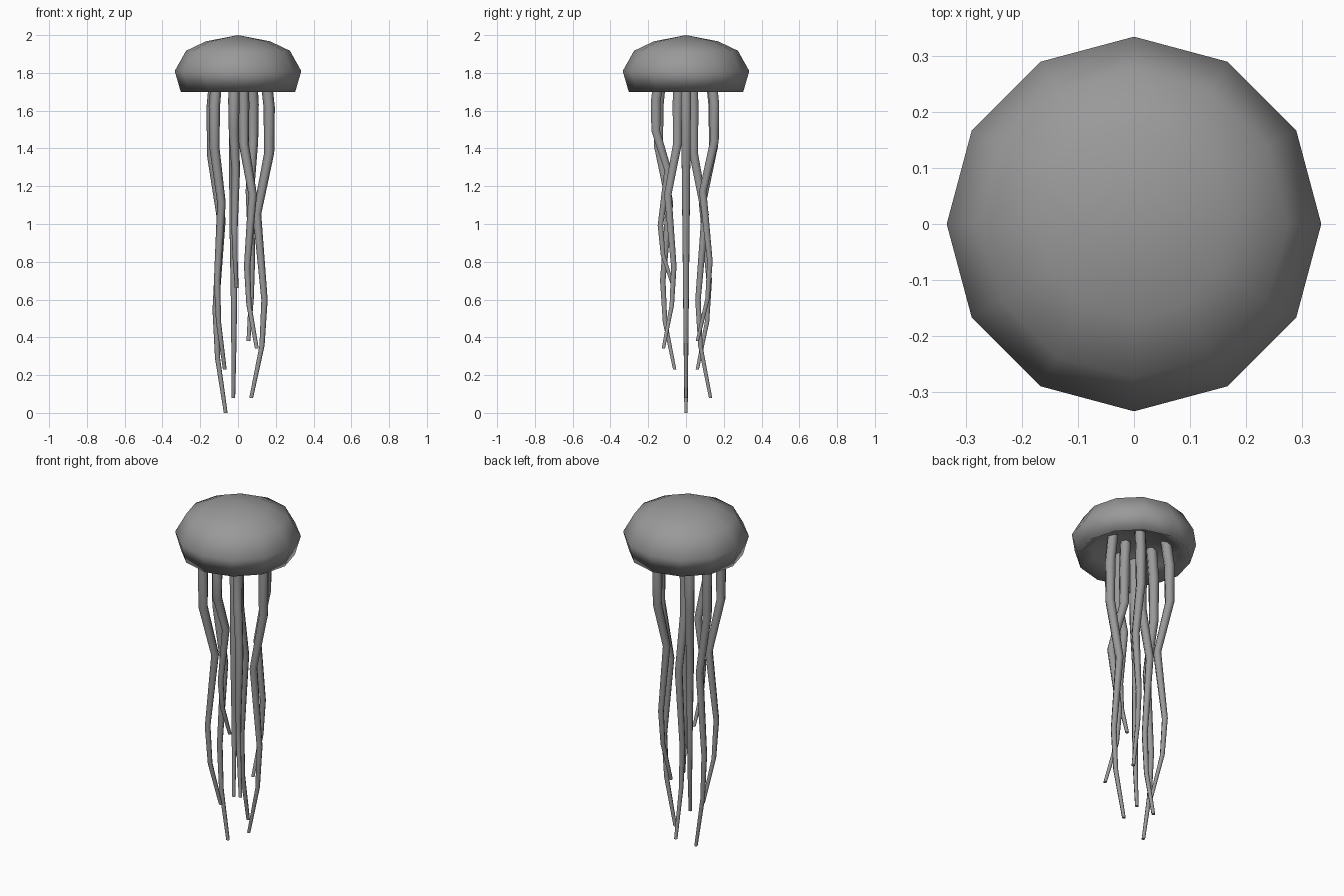
import bpy, bmesh
from math import cos, sin, tau

if "Cube" in bpy.data.objects:
    bpy.data.objects.remove(bpy.data.objects["Cube"])

# Dark grey skin
skin = bpy.data.materials.new("dark_grey")
skin.diffuse_color = (0.32, 0.32, 0.32, 1)
skin.use_nodes = True
skin.node_tree.nodes["Principled BSDF"].inputs["Base Color"].default_value = skin.diffuse_color


def loft(name, rings, sides):
    """Skin horizontal rings (x, y, z, radius); radius 0 closes to a point."""
    bm = bmesh.new()
    loops = []
    for x, y, z, r in rings:
        n = sides if r > 0 else 1
        loops.append([bm.verts.new((x + r * cos(tau * i / sides),
                                    y + r * sin(tau * i / sides), z))
                      for i in range(n)])
    for a, b in zip(loops, loops[1:]):
        for i in range(sides):
            j = (i + 1) % sides
            if len(a) == 1:
                bm.faces.new((a[0], b[i], b[j]))
            elif len(b) == 1:
                bm.faces.new((a[i], b[0], a[j]))
            else:
                bm.faces.new((a[i], b[i], b[j], a[j]))
    for end in (loops[0], loops[-1]):
        if len(end) > 1:
            bm.faces.new(end)
    bmesh.ops.recalc_face_normals(bm, faces=bm.faces)
    for f in bm.faces:
        f.smooth = len(f.verts) < 5
    me = bpy.data.meshes.new(name)
    bm.to_mesh(me)
    bm.free()
    me.materials.append(skin)
    bpy.context.collection.objects.link(bpy.data.objects.new(name, me))


# Bell: domed outside, turned-in rim, shallow hollow underneath
profile = [(0, 2.0), (0.17, 1.967), (0.275, 1.917), (0.335, 1.81), (0.303, 1.70),
           (0.22, 1.75), (0.12, 1.79), (0, 1.81)]
loft("bell", [(0, 0, z, r) for r, z in profile], 12)

# One shared wave: fraction down the strand, and sway from root towards tip
WAVE = [(0.05, 0), (0.2, 0), (0.4, 0.68), (0.68, 0.26), (0.83, 0.4), (1, 1)]


def tentacle(name, root, tip, tip_z):
    """Tapering strand swaying between the root and tip positions in plan."""
    # rooted inside the bell, leaning slightly inwards at the top
    rings = [(root[0] * 0.88, root[1] * 0.88, 1.8, 0.03)]
    for t, sway in WAVE:
        x, y = (a + (b - a) * sway for a, b in zip(root, tip))
        rings.append((x, y, 1.7 + (tip_z - 1.7) * t, 0.031 - 0.021 * t))
    loft(name + "_tentacle", rings, 6)


tentacle("left", (-0.137, 0), (-0.065, 0), 0)
tentacle("right", (0.165, 0), (0.07, 0), 0.08)
tentacle("back", (-0.02, 0.04), (-0.025, 0.13), 0.08)
tentacle("front", (-0.022, -0.16), (-0.007, -0.065), 0.66)
tentacle("back_right", (0.08, 0.15), (0.055, 0.06), 0.38)
tentacle("front_right", (0.03, -0.045), (0.10, -0.12), 0.34)
# mirrored pair on the left
for name, s in (("back_left", 1), ("front_left", -1)):
    tentacle(name, (-0.125, 0.145 * s), (-0.07, 0.06 * s), 0.23)
